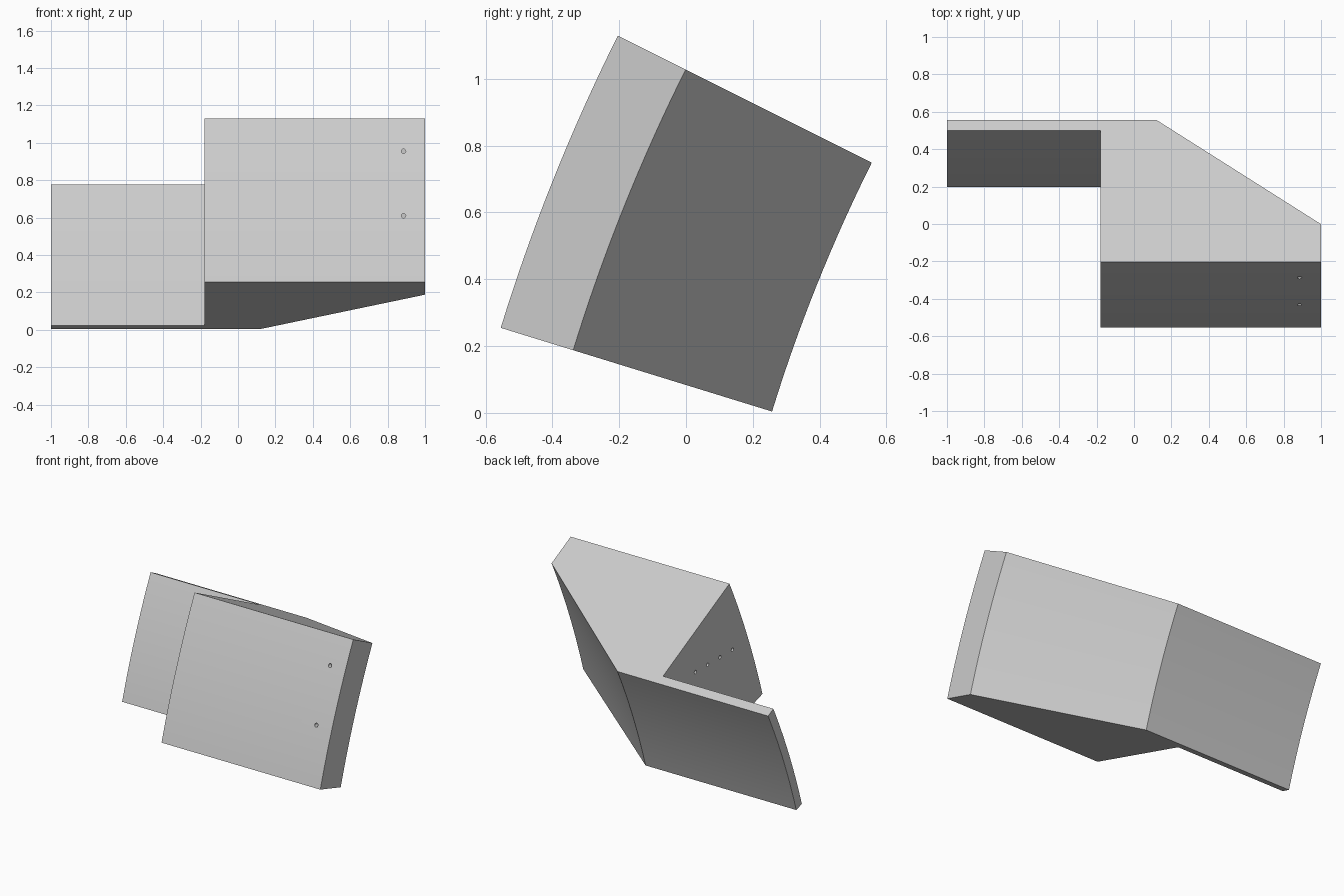
import bpy, bmesh, math
from mathutils import Vector, Matrix

cube = bpy.data.objects.get("Cube")
if cube:
    bpy.data.objects.remove(cube, do_unlink=True)

grey = bpy.data.materials.new("light_grey")
grey.use_nodes = True
colour = (0.6, 0.6, 0.6, 1)
grey.diffuse_color = colour
grey.node_tree.nodes["Principled BSDF"].inputs["Base Color"].default_value = colour

# The body is one cross-section swept along a shallow arc about an x axis
AXIS_Y, AXIS_Z = 4.94, -1.44
FRONT_R, DEPTH = 5.75, 0.85
BOTTOM, TOP = math.radians(17.14), math.radians(26.54)
STEPS = 16


def arc_point(x, depth, angle):
    r = FRONT_R - depth * DEPTH
    return Vector((x, AXIS_Y - r * math.cos(angle), AXIS_Z + r * math.sin(angle)))


def add_object(name, bm):
    bmesh.ops.recalc_face_normals(bm, faces=bm.faces)
    mesh = bpy.data.meshes.new(name)
    bm.to_mesh(mesh)
    bm.free()
    mesh.materials.append(grey)
    obj = bpy.data.objects.new(name, mesh)
    bpy.context.collection.objects.link(obj)
    return obj


# Block with a chamfered back corner and a thin side plate: (x, depth fraction)
section = [(-0.18, 0), (1, 0), (1, 0.267), (0.12, 1), (-1, 1), (-1, 0.927), (-0.18, 0.927)]
bm = bmesh.new()
rings = [[bm.verts.new(arc_point(x, d, BOTTOM + (TOP - BOTTOM) * i / STEPS))
          for x, d in section] for i in range(STEPS + 1)]
for low, high in zip(rings, rings[1:]):
    for k in range(len(section)):
        j = (k + 1) % len(section)
        bm.faces.new((low[k], low[j], high[j], high[k]))
bm.faces.new(rings[0])
bm.faces.new(rings[-1])
body = add_object("curved_block", bm)

# Small blind holes: two in the front face, a row of four in the side face
HOLE_R, HOLE_LENGTH = 0.012, 0.2
bm = bmesh.new()


def add_drill(centre, axis):
    turn = Vector(axis).to_track_quat('Z', 'Y').to_matrix().to_4x4()
    bmesh.ops.create_cone(bm, cap_ends=True, segments=16, radius1=HOLE_R, radius2=HOLE_R,
                          depth=HOLE_LENGTH, matrix=Matrix.Translation(centre) @ turn)


for y, z in ((-0.285, 0.955), (-0.437, 0.61)):
    add_drill((0.885, y, z), (0, 1, 0))
for i in range(4):
    add_drill((-0.18, -0.235 + 0.131 * i, 0.673), (1, 0, 0))
drills = add_object("hole_cutter", bm)
drills.hide_render = True
drills.hide_set(True)

cut = body.modifiers.new("holes", 'BOOLEAN')
cut.operation = 'DIFFERENCE'
cut.solver = 'EXACT'
cut.object = drills

# Apply the cut, then smooth the curved faces and keep the edges sharp
bpy.context.view_layer.objects.active = body
body.select_set(True)
bpy.ops.object.modifier_apply(modifier=cut.name)
bpy.data.objects.remove(drills, do_unlink=True)
bpy.ops.object.shade_smooth_by_angle(angle=math.radians(25))
